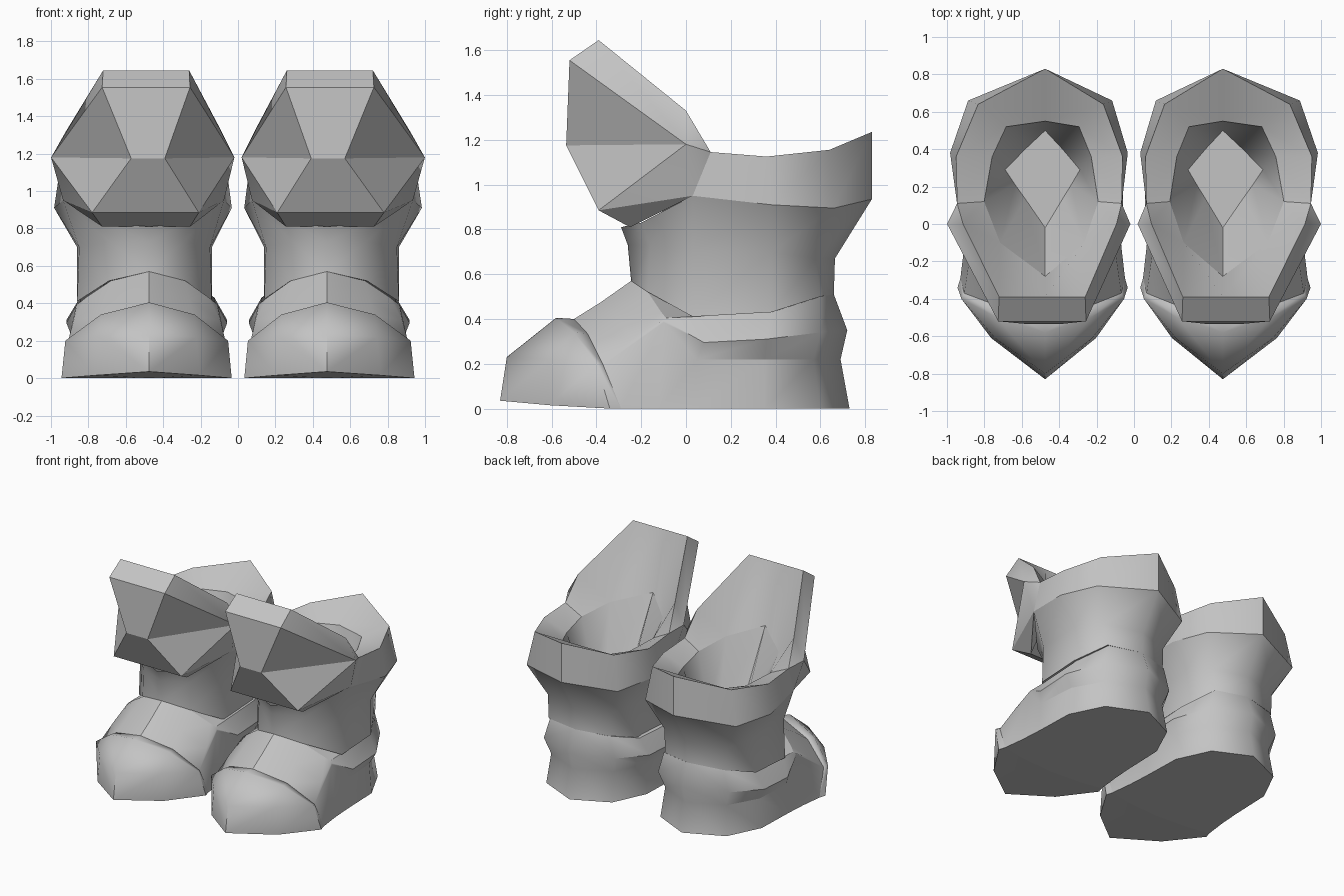
import bpy
import bmesh
import math

cube = bpy.data.objects.get("Cube")
if cube:
    bpy.data.objects.remove(cube)

grey = bpy.data.materials.new("plain_grey")
grey.use_nodes = True
tone = (0.55, 0.55, 0.55, 1)
grey.diffuse_color = tone
grey.node_tree.nodes["Principled BSDF"].inputs["Base Color"].default_value = tone

CENTRE = 0.475


def mid(p):
    """Point moved onto the centre plane of the boot."""
    return (0, p[1], p[2])


def loft(rows):
    """Quads between consecutive half-sections."""
    faces = []
    for low, high in zip(rows, rows[1:]):
        for i in range(len(low) - 1):
            faces.append([low[i], low[i + 1], high[i + 1], high[i]])
    return faces


def build(name, half_faces, lean=0.07, level=30, steep=50):
    """Mirror half faces about the boot centre, and make a left and right part.
    The outer half of each boot is wider than the inner half by the lean.
    Level and steep edges turn sharp above their own angle in degrees."""
    for side, label in ((1, "left"), (-1, "right")):
        bm = bmesh.new()
        for face in half_faces:
            for m in (1, -1):
                width = m * (1 + m * lean)
                verts = [bm.verts.new((side * (CENTRE + x * width), y, z))
                         for x, y, z in face]
                bm.faces.new(verts)
        bmesh.ops.remove_doubles(bm, verts=bm.verts[:], dist=0.0005)
        bmesh.ops.recalc_face_normals(bm, faces=bm.faces[:])
        for f in bm.faces:
            f.smooth = True
        for e in bm.edges:
            rise = abs(e.verts[0].co.z - e.verts[1].co.z) / e.calc_length()
            limit = steep if rise > 0.65 else level
            e.smooth = e.calc_face_angle(0) < math.radians(limit)
        mesh = bpy.data.meshes.new(label + "_" + name)
        bm.to_mesh(mesh)
        bm.free()
        mesh.materials.append(grey)
        bpy.context.collection.objects.link(bpy.data.objects.new(mesh.name, mesh))


# Foot with sole, instep, heel and a flared band that fades out at the front
sole = [(0, -.34, 0), (.28, -.32, 0), (.44, -.29, 0), (.42, -.12, 0),
        (.41, .04, 0), (.4, .35, 0), (.28, .6, 0), (0, .73, 0)]
wall = [(0, -.5, .4), (.24, -.44, .335), (.42, -.37, .195), (.38, -.1, .385),
        (.4, .05, .22), (.38, .35, .22), (.26, .57, .22), (0, .69, .22)]
ridge = [(0, -.38, .475), (.22, -.32, .425), (.39, -.24, .31), (.375, -.1, .395),
         (.43, .08, .295), (.43, .36, .31), (.3, .6, .34), (0, .72, .35)]
ankle = [(0, -.245, .57), (.2, -.17, .52), (.33, -.11, .43), (.36, -.09, .405),
         (.36, .03, .41), (.36, .38, .43), (.25, .6, .5), (0, .66, .51)]
build("foot", loft([sole, wall, ridge, ankle]) + [sole, ankle], lean=.03)

# Pointed toe cap with a lip sloping back onto the foot
cap_low = [(0, -.83, .035), (.28, -.61, .015), (.455, -.34, 0)]
cap_mid = [(0, -.8, .23), (.26, -.61, .22), (.435, -.4, .2)]
cap_top = [(0, -.58, .405), (.25, -.5, .34), cap_mid[2]]
lip_edge = [cap_top[0], cap_top[1], cap_mid[2], cap_low[2]]
foot_edge = wall[:3] + [sole[2]]
build("toe_cap", loft([cap_low, cap_mid, cap_top]) + loft([lip_edge, foot_edge])
      + [cap_low + [sole[2], mid(sole[2])], foot_edge + [mid(sole[2])]],
      lean=.03, level=60, steep=35)

# Shared corner points of the knee guard and cuff
top = (.23, -.39, 1.645)
brow = (.235, -.52, 1.555)
nose = (.09, -.535, 1.175)
chin = (.285, -.39, .885)
under = (.235, -.25, .81)
wing = (.49, 0, 1.18)
shoulder = (.41, 0, 1.33)
cuff_front = (.44, .11, 1.145)
cuff_base = (.43, .03, .95)

# Cuff, rolled rim and hollow lining
base = [cuff_base, (.475, .38, .91), (.385, .66, .895), (0, .83, .935)]
rim = [cuff_front, (.445, .36, 1.125), (.335, .64, 1.155), (0, .83, 1.235)]
opening = [(0, -.28, 1.2), (.225, -.1, 1.13), (.305, .12, 1.08),
           (.265, .36, 1.06), (.195, .52, 1.08), (0, .55, 1.1)]
floor = [(0, -.02, .72), (.1, .135, .72), (.15, .21, .72),
         (.2, .29, .72), (.1, .4, .72), (0, .5, .72)]
build("cuff", loft([base, rim, opening[2:]]) + loft([opening, floor]) + [floor])

# Shaft between ankle and cuff
shaft_low = [ankle[0], ankle[1]] + ankle[4:]
shaft_mid = [(0, -.26, .73), (.2, -.16, .73), (.35, .03, .7),
             (.36, .38, .7), (.27, .58, .67), (0, .665, .67)]
shaft_top = [(0, -.29, .81), (.22, -.2, .83)] + base
build("shaft", loft([shaft_low, shaft_mid, shaft_top]) + [shaft_low], level=60)

# Faceted knee guard, closed behind
crease, inner, lip = opening[:3]
front = loft([[mid(p), p] for p in (top, brow, nose, chin, under)])
sides = [[brow, nose, wing], [nose, chin, wing], [top, brow, wing, shoulder],
         [shoulder, wing, cuff_front], [chin, wing, cuff_base],
         [wing, cuff_front, cuff_base], [chin, under, cuff_base]]
inside = [[mid(top), top, inner, crease], [top, shoulder, inner],
          [shoulder, cuff_front, lip, inner],
          [mid(under), under, cuff_base, cuff_front, lip, inner, crease]]
build("knee_guard", front + sides + inside, level=25, steep=45)
